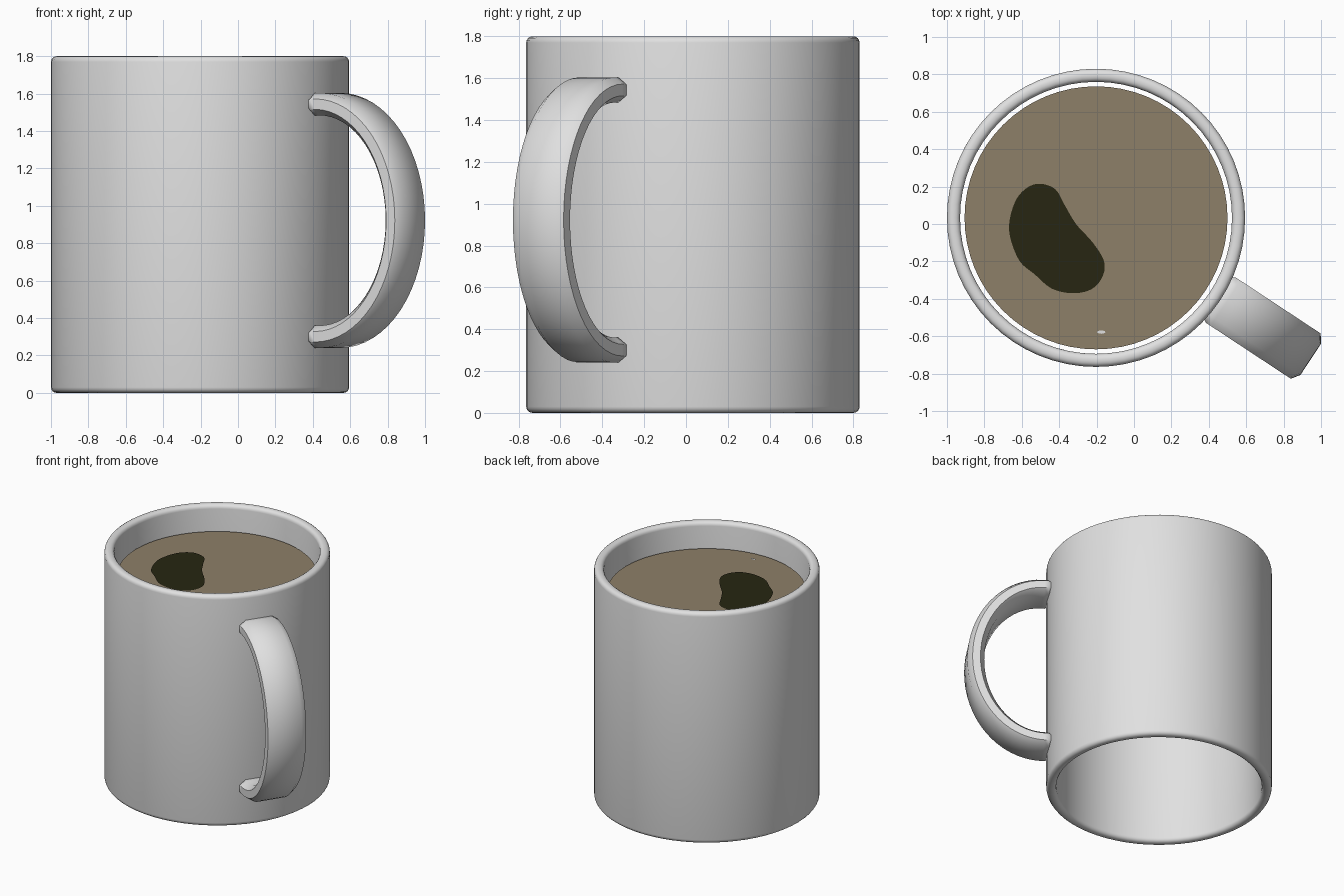
import bpy, bmesh, math
from mathutils import Vector

if "Cube" in bpy.data.objects:
    bpy.data.objects.remove(bpy.data.objects["Cube"])

CX, CY, TOP = -0.203, 0.033, 1.80
ANG = math.radians(-33.4)          # direction the handle points


def material(name, col):
    m = bpy.data.materials.new(name)
    m.diffuse_color = (*col, 1)
    m.use_nodes = True
    m.node_tree.nodes["Principled BSDF"].inputs["Base Color"].default_value = m.diffuse_color
    return m


GREY = material("mug grey", (0.75, 0.75, 0.75))
BROWN = material("coffee brown", (0.27, 0.215, 0.14))
DARK = material("dark coffee", (0.02, 0.019, 0.006))


def finish(name, bm, mat, angle=None):
    bmesh.ops.recalc_face_normals(bm, faces=bm.faces)
    me = bpy.data.meshes.new(name)
    bm.to_mesh(me)
    bm.free()
    me.materials.append(mat)
    ob = bpy.data.objects.new(name, me)
    bpy.context.collection.objects.link(ob)
    if angle:
        bpy.ops.object.select_all(action='DESELECT')
        ob.select_set(True)
        bpy.context.view_layer.objects.active = ob
        bpy.ops.object.shade_smooth_by_angle(angle=math.radians(angle))
    return ob


def bridge(bm, rings, closed):
    """Join rings of vertices with quads."""
    n = len(rings[0])
    pairs = list(zip(rings, rings[1:]))
    if closed:
        pairs.append((rings[-1], rings[0]))
    for a, b in pairs:
        for i in range(n):
            j = (i + 1) % n
            bm.faces.new((a[i], a[j], b[j], b[i]))


# Mug wall: rounded tube section spun round the axis, open at the bottom
RO, RI, BEV = 0.797, 0.727, 0.03
profile = []
for r, z, a0 in ((RO - BEV, BEV, -90), (RO - BEV, TOP - BEV, 0),
                 (RI + BEV, TOP - BEV, 90), (RI + BEV, BEV, 180)):
    for k in range(5):
        a = math.radians(a0 + 22.5 * k)
        profile.append((r + BEV * math.cos(a), z + BEV * math.sin(a)))
SEG = 64
bm = bmesh.new()
rings = [[bm.verts.new((CX + r * math.cos(2 * math.pi * i / SEG),
                        CY + r * math.sin(2 * math.pi * i / SEG), z))
          for i in range(SEG)] for r, z in profile]
bridge(bm, rings, True)
finish("mug_wall", bm, GREY, 50)

# Handle: chamfered strap swept along a half ellipse
out = Vector((math.cos(ANG), math.sin(ANG), 0))
side = Vector((-out.y, out.x, 0))
up = Vector((0, 0, 1))
section = [(0.145, -0.028), (0.145, 0.028), (0.1, 0.06), (-0.1, 0.06),
           (-0.145, 0.028), (-0.145, -0.028), (-0.1, -0.06), (0.1, -0.06)]
RC, ZC, A, B = 0.83, 0.922, 0.485, 0.622
path = [(0.775, ZC + B, 90, 0.65), (0.80, ZC + B, 90, 1)]
N = 32
for k in range(N + 1):
    t = math.pi / 2 - math.pi * k / N
    nrm = math.degrees(math.atan2(math.sin(t) / B, math.cos(t) / A))
    path.append((RC + A * math.cos(t), ZC + B * math.sin(t), nrm, 1))
path += [(0.80, ZC - B, -90, 1), (0.775, ZC - B, -90, 0.65)]
bm = bmesh.new()
rings = []
for r, z, deg, s in path:
    nv = out * math.cos(math.radians(deg)) + up * math.sin(math.radians(deg))
    c = Vector((CX, CY, 0)) + out * r + up * z
    # end sections shrink to form the chamfered ends
    rings.append([bm.verts.new(c + side * (w * (0.75 + 0.25 * s) if s < 1 else w)
                               + nv * h * s) for w, h in section])
bridge(bm, rings, False)
bm.faces.new(rings[0])
bm.faces.new(rings[-1])
finish("handle", bm, GREY, 50)


# Flat discs and patches inside the mug
def patch(name, pts, z, mat):
    bm = bmesh.new()
    bm.faces.new([bm.verts.new((x, y, z)) for x, y in pts])
    ob = finish(name, bm, mat)
    if ob.data.polygons[0].normal.z < 0:
        ob.data.flip_normals()


def ellipse(cx, cy, rx, ry, n):
    return [(cx + rx * math.cos(2 * math.pi * i / n),
             cy + ry * math.sin(2 * math.pi * i / n)) for i in range(n)]


def smooth_loop(p, steps=5):
    """Closed Catmull-Rom curve through the points."""
    res, n = [], len(p)
    for i in range(n):
        a, b, c, d = (Vector(p[(i + k) % n]) for k in (-1, 0, 1, 2))
        for s in range(steps):
            t = s / steps
            v = 0.5 * (2 * b + (c - a) * t + (2 * a - 5 * b + 4 * c - d) * t ** 2
                       + (3 * b - a - 3 * c + d) * t ** 3)
            res.append((v.x, v.y))
    return res


# Coffee surface
patch("coffee", ellipse(CX, CY, 0.703, 0.703, SEG), 1.605, BROWN)

# Dark bean-shaped patch on the coffee
bean = [(-0.5, 0.215), (-0.42, 0.185), (-0.37, 0.10), (-0.31, 0.0), (-0.22, -0.1),
        (-0.16, -0.2), (-0.17, -0.285), (-0.23, -0.35), (-0.33, -0.37),
        (-0.44, -0.345), (-0.53, -0.27), (-0.61, -0.2), (-0.66, -0.08),
        (-0.665, 0.02), (-0.63, 0.13), (-0.57, 0.195)]
patch("dark_patch", smooth_loop(bean), 1.610, DARK)

# Tiny pale fleck near the front edge
patch("fleck", ellipse(-0.175, -0.578, 0.022, 0.009, 12), 1.610, GREY)
